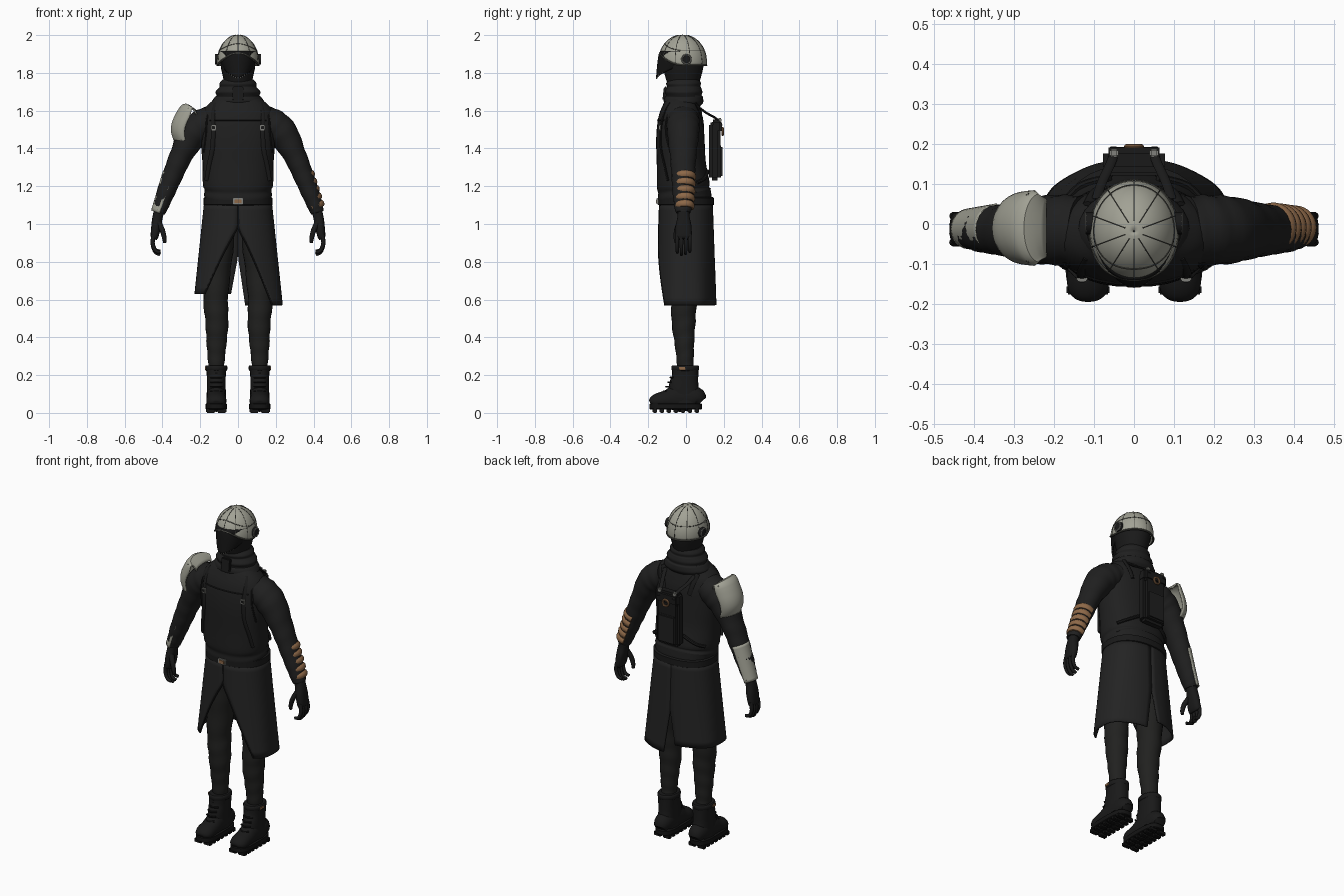
import bpy, bmesh, math
from math import sin, cos, pi, radians
from mathutils import Vector, Matrix

if "Cube" in bpy.data.objects:
    bpy.data.objects.remove(bpy.data.objects["Cube"])


def material(name, r, g, b, rough=0.8):
    m = bpy.data.materials.new(name)
    m.use_nodes = True
    m.diffuse_color = (r, g, b, 1)
    node = m.node_tree.nodes["Principled BSDF"]
    node.inputs["Base Color"].default_value = (r, g, b, 1)
    node.inputs["Roughness"].default_value = rough
    return m


CLOTH = material("charcoal cloth", .014, .014, .014)
COAT = material("coat cloth", .017, .017, .017)
TROUSER = material("trouser cloth", .015, .015, .014)
LEATHER = material("black leather", .010, .010, .010)
VISOR = material("visor black", .007, .007, .007)
SHELL = material("pale armour", .36, .36, .30)
SEAM = material("seam grey", .07, .07, .06)
METAL = material("buckle metal", .22, .22, .20)
BROWN = material("brown leather", .27, .14, .065)
X, Y, Z = Vector((1, 0, 0)), Vector((0, 1, 0)), Vector((0, 0, 1))


def lerp(a, b, t):
    return a + (b - a) * t


def finish(name, bm, mat, angle=40):
    bmesh.ops.recalc_face_normals(bm, faces=bm.faces)
    me = bpy.data.meshes.new(name)
    bm.to_mesh(me)
    bm.free()
    me.materials.append(mat)
    me.shade_smooth()
    me.set_sharp_from_angle(angle=radians(angle))
    ob = bpy.data.objects.new(name, me)
    bpy.context.collection.objects.link(ob)
    return ob


def surface(name, fn, nu, nv, mat, thick=0, wrap=False, cap=False):
    """Grid of points fn(u, v), u and v in 0..1, optionally wrapped in u."""
    bm = bmesh.new()
    cols = nu if wrap else nu + 1
    rows = [[bm.verts.new(fn(i / nu, j / nv)) for i in range(cols)] for j in range(nv + 1)]
    for a, b in zip(rows, rows[1:]):
        for i in range(nu):
            k = (i + 1) % cols
            bm.faces.new((a[i], a[k], b[k], b[i]))
    if cap:
        bm.faces.new(rows[0])
        bm.faces.new(rows[-1])
    ob = finish(name, bm, mat)
    if thick:
        mod = ob.modifiers.new("thickness", "SOLIDIFY")
        mod.thickness, mod.offset = thick, 0
    return ob


def spline(pts, t):
    """Smooth curve through tuples of any length."""
    f = t * (len(pts) - 1)
    i = min(int(f), len(pts) - 2)
    f -= i
    a, b, c, d = (pts[max(0, min(len(pts) - 1, i + k))] for k in (-1, 0, 1, 2))
    return [q + f / 2 * (r - p + f * (2*p - 5*q + 4*r - s + f * (3*(q - r) + s - p)))
            for p, q, r, s in zip(a, b, c, d)]


def super_cos(v, power):
    return math.copysign(abs(v) ** (2 / power), v)


def tube(name, pts, mat, ref=Y, sides=16, steps=4, power=2, fold=0, waves=9):
    """Loft of ovals (x, y, z, radius across, radius along ref)."""
    def fn(u, v):
        p = spline(pts, v)
        t = Vector(spline(pts, min(1, v + .01))[:3]) - Vector(spline(pts, max(0, v - .01))[:3])
        across = t.cross(ref).normalized()
        along = across.cross(t).normalized()
        a = u * 2 * pi
        k = 1 + fold * sin(v * waves * 2 * pi + 1.5 * sin(a))
        return Vector(p[:3]) + k * (across * p[3] * super_cos(cos(a), power)
                                    + along * p[4] * super_cos(sin(a), power))
    return surface(name, fn, sides, steps * (len(pts) - 1), mat, wrap=True, cap=True)


def cord(name, pts, mat, wide, deep=None, ref=Y, sides=8, steps=4):
    return tube(name, [(*p, wide, deep or wide) for p in pts], mat, ref, sides, steps)


def box(name, loc, size, mat, bevel=.006, tilt=0):
    bm = bmesh.new()
    bmesh.ops.create_cube(bm, size=1)
    bm.transform(Matrix.Translation(loc) @ Matrix.Rotation(tilt, 4, "X") @ Matrix.Diagonal((*size, 1)))
    bmesh.ops.bevel(bm, geom=bm.edges[:], offset=bevel, segments=2, affect="EDGES")
    return finish(name, bm, mat)


def ring(name, centre, ax, bx, radius, thick, mat):
    pts = [Vector(centre) + radius * (ax * cos(i * pi / 8) + bx * sin(i * pi / 8)) for i in range(17)]
    return cord(name, pts, mat, thick, ref=ax.cross(bx), steps=2)


# Torso: centre y, height, half width, half depth
TORSO = [(0, 1.04, .165, .130), (0, 1.12, .170, .136), (-.008, 1.155, .180, .143),
         (-.012, 1.18, .176, .136), (-.015, 1.21, .186, .140), (-.025, 1.32, .188, .130),
         (-.030, 1.45, .198, .128), (-.028, 1.55, .198, .120), (-.022, 1.61, .178, .104),
         (-.015, 1.655, .130, .088), (-.010, 1.69, .090, .075)]
tube("torso", [(0, y, z, rx, ry) for y, z, rx, ry in TORSO], CLOTH, sides=32, power=2.3)


def on_torso(x, z, side, lift=.004):
    for a, b in zip(TORSO, TORSO[1:]):
        if z <= b[1]:
            y, _, rx, ry = (lerp(p, q, (z - a[1]) / (b[1] - a[1])) for p, q in zip(a, b))
            break
    depth = max(0, 1 - abs(x / rx) ** 2.3) ** (1 / 2.3)
    return Vector((x, y + side * (ry * depth + lift), z))


# Harness straps, buckles and vest seams
for s in (-1, 1):
    cord("chest_strap", [on_torso(s * x, z, -1) for x, z in
         ((.115, 1.64), (.13, 1.58), (.13, 1.5), (.135, 1.4), (.155, 1.3), (.165, 1.23))], LEATHER, .013, .006)
    cord("back_strap", [on_torso(s * x, z, 1) for x, z in
         ((.115, 1.64), (.10, 1.58), (.085, 1.52))], LEATHER, .014, .006)
    cord("vest_edge", [on_torso(s * x, z, -1, .001) for x, z in
         ((.15, 1.62), (.165, 1.55), (.17, 1.47), (.18, 1.38))], LEATHER, .005)
    box("strap_buckle", on_torso(s * .13, 1.51, -1, .009), (.028, .012, .028), METAL, .003)
    box("buckle_centre", on_torso(s * .13, 1.51, -1, .014), (.017, .008, .016), LEATHER, .002)
    cord("pack_side_strap", [on_torso(s * x, z, 1, .008) for x, z in
         ((.17, 1.22), (.13, 1.24), (.06, 1.28))], LEATHER, .010, .010, ref=Z)
cord("chest_seam", [on_torso(x / 20, 1.55, -1, .001) for x in range(-3, 4)], LEATHER, .004, ref=Z)

# Collar wraps and tab
tube("neck_scarf", [(0, -.012, z, rx, ry) for z, rx, ry in
     ((1.625, .120, .088), (1.645, .138, .104), (1.672, .124, .102), (1.68, .112, .094), (1.70, .119, .100),
      (1.72, .103, .092), (1.728, .096, .088), (1.745, .099, .092), (1.765, .082, .080))],
     CLOTH, sides=28, fold=.012, waves=3)
box("collar_tab", (0, -.112, 1.69), (.06, .018, .075), LEATHER, .005, -.12)

# Head and helmet dome
tube("head", [(0, -.015, z, rx, ry) for z, rx, ry in
     ((1.72, .07, .075), (1.77, .078, .092), (1.84, .092, .108), (1.90, .09, .104), (1.95, .05, .06))], LEATHER, sides=24)


def dome(turn, v, grow=1.0):
    front = max(0, -cos(turn)) ** 2
    phi = v * radians(lerp(99, 73, front))
    return Vector((.108 * sin(phi) * sin(turn) * grow, -.018 + .124 * sin(phi) * cos(turn) * grow,
                   1.86 + .139 * cos(phi) * grow))


surface("helmet", lambda u, v: dome(u * 2 * pi, lerp(.01, 1, v)), 40, 14, SHELL, thick=.006, wrap=True)
for k in range(10):
    a = k * pi / 5
    cord("helmet_seam", [dome(a, j / 8, 1.024) for j in range(1, 9)], SEAM, .002,
         ref=Vector((cos(a), -sin(a), 0)), sides=6, steps=2)
for name, v, r, mat in (("helmet_band", .66, .002, SEAM), ("helmet_rim", .99, .005, SEAM)):
    cord(name, [dome(k * pi / 16, v, 1.024) for k in range(33)], mat, r, ref=Z, sides=6, steps=2)
for s in (-1, 1):
    cord("ear_disc", [(s * .094, .002, 1.872), (s * .120, .002, 1.872)], LEATHER, .028, sides=20, steps=1)
    ring("ear_ring", (s * .119, .002, 1.872), Y, Z, .024, .004, METAL)


# Visor and jaw edging
def visor(u, v):
    s = 2 * u - 1
    a = s * radians(82)
    return Vector(((.100 - .022 * v * v) * sin(a), -.015 - (.119 + .022 * v ** .5) * cos(a),
                   lerp(1.915, 1.77 + .07 * abs(s) ** 1.3, v)))


surface("visor", visor, 24, 10, VISOR, thick=.006)
for k in range(11):
    box("jaw_stud", visor(.25 + k * .05, .98), (.007, .008, .010), METAL, .002)

# Belt and buckle
tube("belt", [(0, 0, z, rx, rx - .035) for z, rx in
     ((1.098, .176), (1.102, .183), (1.138, .183), (1.142, .176))], LEATHER, sides=32, steps=1, power=2.3)
box("belt_buckle", (0, -.149, 1.12), (.052, .012, .034), METAL, .003)
box("buckle_plate", (0, -.156, 1.12), (.036, .006, .020), BROWN, .002)

# Coat skirt: two halves, open in front, vented at the back
for s, hem, label in ((1, .57, "left"), (-1, .63, "right")):
    def skirt(u, v):
        z = lerp(1.11, hem, v)
        front = 48 * max(0, (.98 - z) / (.98 - hem))
        back = 180 - 7 * max(0, (.82 - z) / (.82 - hem))
        a = radians(lerp(front, back, u))
        drop = (1.11 - z) / .54
        k = 1 + .012 * v * sin(a * 7)
        return Vector((s * lerp(.176, .236, drop) * k * super_cos(sin(a), 2.3),
                       lerp(-.138, -.157, drop) * k * super_cos(cos(a), 2.3), z))
    surface("coat_skirt_" + label, skirt, 28, 14, COAT, thick=.008)
    cord("coat_edge_" + label, [skirt(0, j / 8) for j in range(9)], LEATHER, .005)

# Legs and boots
for s in (-1, 1):
    tube("trouser_leg", [(s * x, y, z, rx, ry) for x, y, z, rx, ry in
         ((.09, 0, 1.04, .082, .10), (.105, 0, .85, .078, .085), (.118, -.01, .62, .066, .070), (.112, -.013, .48, .061, .063),
          (.114, -.008, .36, .052, .051), (.115, -.004, .26, .043, .044), (.115, 0, .2, .043, .044))],
         TROUSER, sides=20, steps=6, fold=.03, waves=8)
    c = s * .115
    tube("boot_shaft", [(c, y, z, rx, ry) for y, z, rx, ry in
         ((-.005, .05, .052, .075), (-.012, .13, .050, .080), (-.005, .19, .050, .070), (-.004, .245, .054, .070))],
         LEATHER, sides=20, power=2.4)
    tube("boot_cuff", [(c, -.004, z, r, r + .014) for z, r in
         ((.222, .052), (.228, .058), (.245, .059), (.252, .054))], LEATHER, sides=20, steps=2)
    tube("boot_foot", [(c, y, z, h, w) for y, z, h, w in
         ((.078, .055, .03, .035), (.05, .08, .06, .05), (-.04, .08, .075, .052), (-.10, .07, .052, .053),
          (-.15, .062, .042, .053), (-.178, .055, .03, .042), (-.188, .05, .012, .022))], LEATHER, ref=X, sides=18)
    tube("boot_sole", [(c, -.055, z, rx, rx + .081) for z, rx in
         ((.018, .054), (.022, .058), (.046, .058), (.05, .053))], VISOR, sides=28, steps=1, power=3.2)
    for k in range(7):
        for side in (-1, 1):
            box("sole_tread", (c + side * .030, -.165 + k * .037, .012), (.048, .024, .024), VISOR, .004)
    for k in range(5):
        y, z = -.118 + k * .012, .115 + k * .024
        cord("boot_lace", [(c - .03, y + .016, z), (c, y, z), (c + .03, y + .016, z)], VISOR, .005, ref=Z, sides=6)
    box("boot_buckle", (c + s * .058, -.02, .236), (.006, .034, .016), BROWN, .002)

# Arms, gloves and fingers
for s in (-1, 1):
    tube("sleeve", [(s * x, -.015, z, r, ry) for x, z, r, ry in
         ((.13, 1.555, .075, .085), (.185, 1.525, .084, .088), (.24, 1.475, .080, .084), (.30, 1.365, .061, .070),
          (.345, 1.26, .054, .062), (.385, 1.16, .047, .055), (.412, 1.085, .039, .046), (.42, 1.06, .034, .038))],
         CLOTH, sides=20, steps=5, fold=.022, waves=9)
    tube("glove_palm", [(s * x, -.013, z, r, ry) for x, z, r, ry in
         ((.412, 1.09, .028, .031), (.425, 1.04, .027, .032), (.433, .99, .026, .042), (.442, .935, .021, .043),
          (.447, .92, .014, .036))], LEATHER, power=2.4)
    for k in range(4):
        y = -.046 + k * .022
        low = .012 * abs(k - 1.3)
        tube("glove_finger", [(s * x, y, z + low * j / 3, .012 - j * .001, .011 - j * .001) for j, (x, z) in
             enumerate(((.445, .945), (.452, .895), (.438, .850), (.412, .835)))], LEATHER, sides=10)
    tube("glove_thumb", [(s * x, y, z, r, r) for x, y, z, r in
         ((.420, -.035, 1.005, .016), (.400, -.050, .965, .014), (.390, -.054, .925, .012), (.388, -.052, .90, .008))],
         LEATHER, sides=10)

# Padded wraps on the left forearm
AXIS = Vector((.075, 0, -.2)).normalized()
OUT = Vector((.936, 0, .351))
for k in range(5):
    c = Vector((.348, -.008, 1.25)) + AXIS * (k * .041)
    r = .050 - k * .002
    arc = [c + r * (OUT * cos(a) + Y * sin(a)) for a in (radians(d) for d in range(-110, 111, 22))]
    cord("forearm_wrap", arc, BROWN, .012, .0185, ref=AXIS, sides=10, steps=2)

# Plates on the right arm
PAD = [(-.222, 1.600), (-.285, 1.634), (-.335, 1.565), (-.352, 1.50), (-.338, 1.445)]


def shoulder_pad(u, v):
    a = radians(lerp(-88, 88, u))
    x, z = spline(PAD, v)
    sag = 1 - cos(a)
    width = .092 * (1 - .25 * v ** 3) * (.75 + .25 * min(1, v * 3))
    return Vector((x + .070 * sag * min(1, v * 2.5), -.01 + width * sin(a), z - .022 * sag))


def forearm_plate(u, v):
    a = radians(lerp(-85, 85, u))
    r = lerp(.060, .047, v)
    p = Vector((.338, -.012, 1.258)).lerp(Vector((.412, -.012, 1.055)), v) + r * (OUT * cos(a) + Y * sin(a))
    return Vector((-p.x, p.y, p.z))


for name, fn in (("shoulder_pad", shoulder_pad), ("forearm_plate", forearm_plate)):
    surface(name, fn, 20, 14, SHELL, thick=.008)
    for u in (.12, .88):
        for v in (.3, .92):
            box(name + "_rivet", fn(u, v), (.011, .011, .011), SEAM, .004)

# Backpack
box("pack_body", (0, .152, 1.385), (.15, .062, .31), LEATHER, .016)
box("pack_pocket", (0, .183, 1.33), (.118, .020, .17), CLOTH, .008)
box("pack_lid", (0, .160, 1.515), (.156, .062, .075), LEATHER, .014)
ring("pack_emblem", (0, .194, 1.49), X, Z, .019, .006, BROWN)
for s in (-1, 1):
    box("pack_buckle", (s * .05, .178, 1.55), (.022, .020, .022), METAL, .004)
    cord("pack_strap", [(s * .095, .06, 1.625), (s * .08, .105, 1.59), (s * .055, .16, 1.558), (s * .05, .19, 1.52)],
         LEATHER, .006, .012, ref=X)
